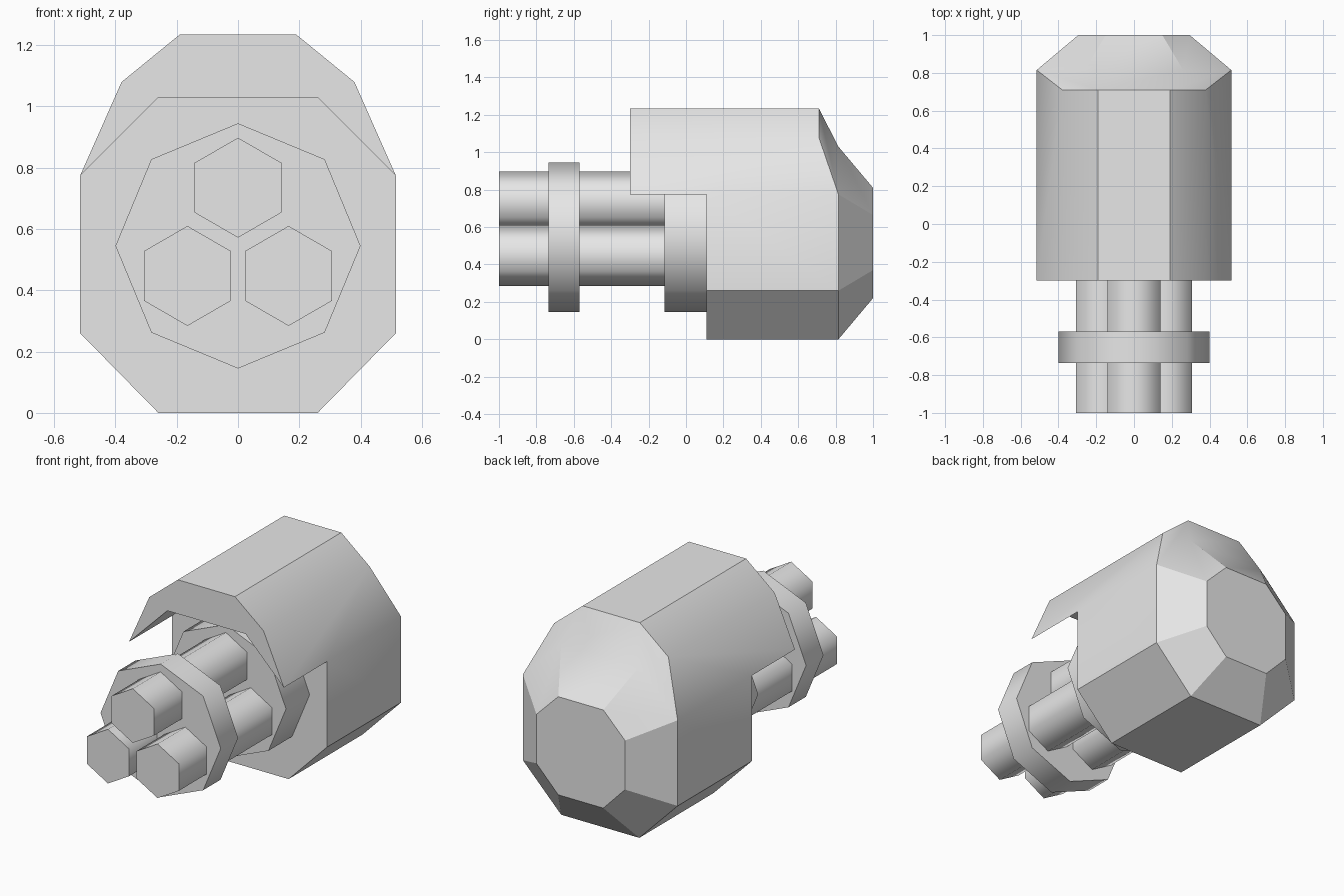
import bpy, bmesh, math

if "Cube" in bpy.data.objects:
    bpy.data.objects.remove(bpy.data.objects["Cube"])

grey = bpy.data.materials.new("light grey")
grey.diffuse_color = (0.8, 0.8, 0.8, 1)
grey.use_nodes = True
grey.node_tree.nodes["Principled BSDF"].inputs["Base Color"].default_value = grey.diffuse_color


def finish(bm, name, angle):
    """Weld, orient and turn a bmesh into a smooth-by-angle object."""
    bmesh.ops.remove_doubles(bm, verts=bm.verts[:], dist=0.0005)
    bmesh.ops.recalc_face_normals(bm, faces=bm.faces[:])
    mesh = bpy.data.meshes.new(name)
    bm.to_mesh(mesh)
    bm.free()
    mesh.materials.append(grey)
    ob = bpy.data.objects.new(name, mesh)
    bpy.context.collection.objects.link(ob)
    bpy.ops.object.select_all(action='DESELECT')
    ob.select_set(True)
    bpy.context.view_layer.objects.active = ob
    bpy.ops.object.shade_smooth_by_angle(angle=math.radians(angle))
    return ob


def prism(name, sides, radius, x, z, y0, y1):
    """Prism along y with one corner pointing up."""
    bm = bmesh.new()
    angles = [math.tau * i / sides for i in range(sides)]
    rings = [[bm.verts.new((x + radius * math.sin(a), y, z + radius * math.cos(a)))
              for a in angles] for y in (y0, y1)]
    for ring in rings:
        bm.faces.new(ring)
    for i in range(sides):
        j = (i + 1) % sides
        bm.faces.new((rings[0][i], rings[0][j], rings[1][j], rings[1][i]))
    return finish(bm, name, 61)


# Octagonal housing with chamfered rear and overhanging hood
HOOD_Y, FRONT_Y, SLOPE_Y, REAR_Y, END_Y = -0.30, 0.11, 0.71, 0.815, 1.0
octagon = [(0.515, 0.775), (0.515, 0.26), (0.26, 0), (-0.26, 0),
           (-0.515, 0.26), (-0.515, 0.775), (-0.26, 1.03), (0.26, 1.03)]
cap = [(0.295, 0.665), (0.295, 0.37), (0.15, 0.22), (-0.15, 0.22),
       (-0.295, 0.37), (-0.295, 0.665), (-0.15, 0.81), (0.15, 0.81)]
shoulder, crest = (0.38, 1.08), (0.19, 1.235)

bm = bmesh.new()


def face(*points):
    bm.faces.new([bm.verts.new((p[0], y, p[1])) for p, y in points])


def mirrored(*points):
    face(*points)
    face(*[((-p[0], p[1]), y) for p, y in points])


face(*[(p, FRONT_Y) for p in octagon])
face(*[(p, END_Y) for p in cap])
for i in range(8):
    j = (i + 1) % 8
    a, b = octagon[i], octagon[j]
    face((a, REAR_Y), (b, REAR_Y), (cap[j], END_Y), (cap[i], END_Y))
    if i < 5:   # housing walls
        face((a, FRONT_Y), (b, FRONT_Y), (b, REAR_Y), (a, REAR_Y))
    else:       # hood underside
        face((a, HOOD_Y), (b, HOOD_Y), (b, FRONT_Y), (a, FRONT_Y))

side, top = octagon[0], octagon[7]
crest_l, top_l = (-crest[0], crest[1]), octagon[6]
# hood outer panels
face((crest_l, HOOD_Y), (crest, HOOD_Y), (crest, SLOPE_Y), (crest_l, SLOPE_Y))
mirrored((crest, HOOD_Y), (shoulder, HOOD_Y), (shoulder, SLOPE_Y), (crest, SLOPE_Y))
mirrored((shoulder, HOOD_Y), (side, HOOD_Y), (side, FRONT_Y), (side, REAR_Y),
         (shoulder, SLOPE_Y))
# hood front lip and rear slope
for y_up, y_low in ((HOOD_Y, HOOD_Y), (SLOPE_Y, REAR_Y)):
    face((crest_l, y_up), (crest, y_up), (top, y_low), (top_l, y_low))
    mirrored((crest, y_up), (shoulder, y_up), (side, y_low), (top, y_low))
finish(bm, "housing", 27.5)

# Octagonal collars
prism("barrel_clamp", 8, 0.4, 0, 0.545, -0.735, -0.57)
prism("barrel_base", 8, 0.4, 0, 0.545, -0.115, FRONT_Y)

# Three hexagonal barrels
for i, (x, z) in enumerate([(0, 0.735), (0.165, 0.447), (-0.165, 0.447)]):
    prism(f"barrel_{i + 1}", 6, 0.163, x, z, -1.0, -0.115)
